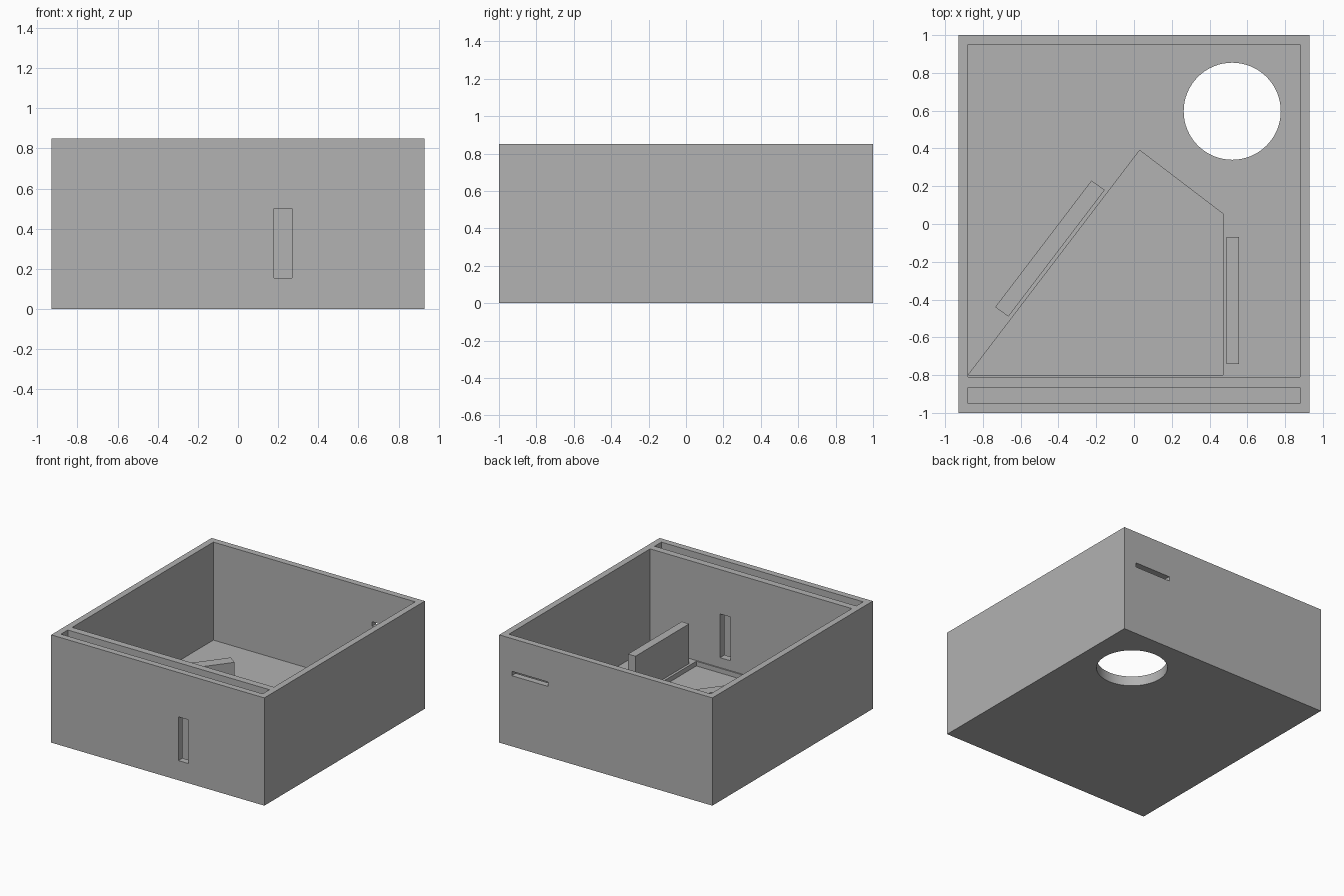
import bpy, bmesh, math

cube = bpy.data.objects.get("Cube")
if cube:
    bpy.data.objects.remove(cube, do_unlink=True)

grey = bpy.data.materials.new("plain_grey")
grey.use_nodes = True
grey.diffuse_color = (0.445, 0.445, 0.445, 1)
grey.node_tree.nodes["Principled BSDF"].inputs["Base Color"].default_value = grey.diffuse_color

HALF_X, HALF_Y, HEIGHT = 0.93, 1.0, 0.85
FLOOR, PLATE_TOP = 0.077, 0.39
IN_X, IN_Y = 0.88, 0.95


def prism(name, outline, z0, z1):
    """Extrude a counter-clockwise outline from z0 up to z1."""
    bm = bmesh.new()
    face = bm.faces.new([bm.verts.new((x, y, z0)) for x, y in outline])
    new = bmesh.ops.extrude_face_region(bm, geom=[face])["geom"]
    bmesh.ops.translate(bm, vec=(0, 0, z1 - z0),
                        verts=[v for v in new if isinstance(v, bmesh.types.BMVert)])
    bmesh.ops.recalc_face_normals(bm, faces=bm.faces)
    mesh = bpy.data.meshes.new(name)
    bm.to_mesh(mesh)
    bm.free()
    mesh.materials.append(grey)
    obj = bpy.data.objects.new(name, mesh)
    bpy.context.collection.objects.link(obj)
    return obj


def rect(x0, x1, y0, y1):
    return [(x0, y0), (x1, y0), (x1, y1), (x0, y1)]


def cut(target, cutter):
    """Subtract the cutter for good, then discard it."""
    cutter.hide_render = True
    mod = target.modifiers.new("cut", "BOOLEAN")
    mod.operation = "DIFFERENCE"
    mod.solver = "EXACT"
    mod.object = cutter
    bpy.context.view_layer.objects.active = target
    bpy.ops.object.modifier_apply(modifier=mod.name)
    bpy.data.objects.remove(cutter, do_unlink=True)


# Outer body
box = prism("box", rect(-HALF_X, HALF_X, -HALF_Y, HALF_Y), 0, HEIGHT)

# Main compartment and narrow front channel, leaving a divider between them
cut(box, prism("main_cavity", rect(-IN_X, IN_X, -0.81, IN_Y), FLOOR, 1))
cut(box, prism("front_channel", rect(-IN_X, IN_X, -IN_Y, -0.865), FLOOR, 1))

# Shallow five-sided recess in the floor
recess = [(-0.878, -0.8), (0.47, -0.8), (0.47, 0.055), (0.03, 0.39)]
cut(box, prism("floor_recess", recess, 0.04, 0.2))

# Round hole through the floor
ring = [(0.52 + 0.257 * math.cos(a), 0.597 + 0.257 * math.sin(a))
        for a in (math.tau * i / 64 for i in range(64))]
cut(box, prism("floor_hole", ring, -0.1, 0.2))

# Upright slot through front wall and divider, flat slot through back wall
cut(box, prism("front_slot", rect(0.18, 0.27, -1.1, -0.7), 0.155, 0.5))
cut(box, prism("back_slot", rect(0.505, 0.82, 0.9, 1.1), 0.557, 0.592))

# Upright plates beside the recess
prism("straight_plate", rect(0.49, 0.555, -0.74, -0.07), FLOOR - 0.01, PLATE_TOP)
prism("slanted_plate", [(-0.665, -0.49), (-0.155, 0.18), (-0.225, 0.23), (-0.735, -0.44)],
      FLOOR - 0.01, PLATE_TOP)

# Smooth the round hole while keeping corners sharp
bpy.ops.object.select_all(action="DESELECT")
box.select_set(True)
bpy.context.view_layer.objects.active = box
bpy.ops.object.shade_smooth_by_angle(angle=math.radians(30))
